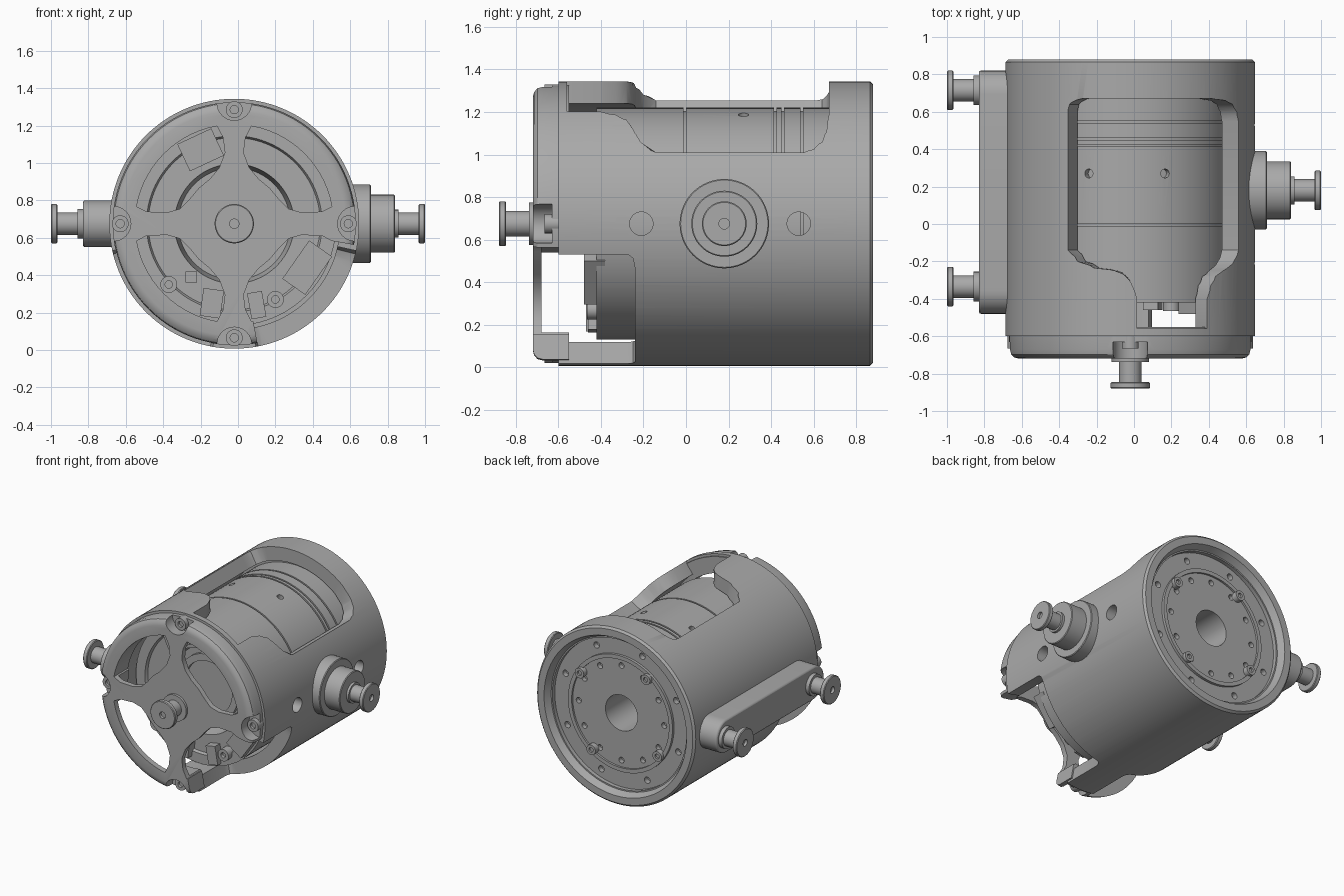
import bpy, bmesh
from math import sin, cos, pi, radians
from mathutils import Vector

old = bpy.data.objects.get("Cube")
if old:
    bpy.data.objects.remove(old)

CX, CZ = -0.02, 0.675
HUB = Vector((CX, 0, CZ))
BACK, FRONT = Vector((0, 1, 0)), Vector((0, -1, 0))
LEFT = Vector((1, 0, 0))

grey = bpy.data.materials.new("machined_grey")
grey.use_nodes = True
grey.diffuse_color = (0.4, 0.4, 0.4, 1)
grey.node_tree.nodes["Principled BSDF"].inputs["Base Color"].default_value = (0.4, 0.4, 0.4, 1)


def finish(name, bm):
    bmesh.ops.recalc_face_normals(bm, faces=bm.faces)
    me = bpy.data.meshes.new(name)
    bm.to_mesh(me)
    bm.free()
    me.materials.append(grey)
    ob = bpy.data.objects.new(name, me)
    bpy.context.collection.objects.link(ob)
    return ob


def lathe(name, profile, origin=HUB, d=BACK, seg=96):
    """Revolve (radius, distance) points about d; solid if it starts on the axis, else a tube."""
    bm = bmesh.new()
    q = d.to_track_quat('Z', 'Y')
    rings = [[bm.verts.new(origin + q @ Vector((r * cos(2 * pi * i / seg), r * sin(2 * pi * i / seg), a)))
              for i in range(seg)] for r, a in profile if r > 0]
    solid = profile[0][0] == 0
    pairs = list(zip(rings, rings[1:])) + ([] if solid else [(rings[-1], rings[0])])
    for p, n in pairs:
        for i in range(seg):
            j = (i + 1) % seg
            bm.faces.new((p[i], p[j], n[j], n[i]))
    if solid:
        bm.faces.new(rings[0])
        bm.faces.new(rings[-1])
    return finish(name, bm)


def cyl(name, origin, d, r, a0, a1, seg=32):
    return lathe(name, [(0, a0), (r, a0), (r, a1), (0, a1)], origin, d, seg)


def prism(name, pts, vec):
    """Extrude a closed outline of 3D points along vec."""
    bm = bmesh.new()
    f = bm.faces.new([bm.verts.new(p) for p in pts])
    ext = bmesh.ops.extrude_face_region(bm, geom=[f])
    bmesh.ops.translate(bm, vec=vec, verts=[v for v in ext["geom"] if isinstance(v, bmesh.types.BMVert)])
    return finish(name, bm)


def wedge(stations, r0=0.4, r1=0.85, n=16):
    """Radial cutter whose angular range (degrees) changes along y."""
    bm = bmesh.new()
    loops = []
    for y, lo, hi in stations:
        ang = [radians(lo + (hi - lo) * i / n) for i in range(n + 1)]
        path = [(r1, t) for t in ang] + [(r0, t) for t in reversed(ang)]
        loops.append([bm.verts.new((CX + r * cos(t), y, CZ + r * sin(t))) for r, t in path])
    m = len(loops[0])
    for p, q in zip(loops, loops[1:]):
        for i in range(m):
            bm.faces.new((p[i], p[(i + 1) % m], q[(i + 1) % m], q[i]))
    for p in (loops[0], loops[-1]):
        for i in range(n):
            bm.faces.new((p[i], p[i + 1], p[m - 2 - i], p[m - 1 - i]))
    return finish("cutter", bm)


def cut(ob, cutters):
    bpy.context.view_layer.objects.active = ob
    for c in cutters:
        c.hide_render = True
        mod = ob.modifiers.new("cut", 'BOOLEAN')
        mod.operation, mod.solver, mod.object = 'DIFFERENCE', 'EXACT', c
        bpy.ops.object.modifier_apply(modifier=mod.name)
        bpy.data.objects.remove(c)


def polar(r, deg, y=0):
    t = radians(deg)
    return Vector((CX + r * cos(t), y, CZ + r * sin(t)))


# Outer shell: top window with a front slot, two lower cutaways, side holes
shell = lathe("outer_shell", [(0.565, -0.6), (0.668, -0.6), (0.668, 0.865), (0.653, 0.88),
                              (0.6, 0.88), (0.575, 0.83), (0.565, 0.83)], seg=128)
window = [(-0.56, 52, 87), (-0.4, 52, 87), (-0.33, 50, 89), (-0.28, 47, 92), (-0.25, 42, 97),
          (-0.235, 39, 107), (-0.2, 34, 115), (-0.14, 30, 120), (0.55, 30, 120), (0.6, 31.5, 120),
          (0.64, 35, 119), (0.66, 40, 116), (0.672, 50, 112)]
lower = [(-0.7, -80, -12.5), (-0.28, -80, -12.5), (-0.25, -79, -14), (-0.24, -77, -18)]
mirrored = [(y, 180 - hi, 180 - lo) for y, lo, hi in lower]
cut(shell, [wedge(window), wedge(lower), wedge(mirrored)]
    + [cyl("cutter", Vector((0, y, CZ)), LEFT, 0.055, 0.45, 0.8) for y in (-0.21, 0.53)])

# Inner motor body with grooves, rear flange and blind bore
grooves = [p for g in (-0.005, 0.42, 0.455, 0.545)
           for p in ((0.545, g - 0.006), (0.53, g - 0.006), (0.53, g + 0.006), (0.545, g + 0.006))]
body = lathe("motor_body", [(0, -0.3), (0.3, -0.3), (0.32, -0.4), (0.46, -0.4), (0.47, -0.42), (0.545, -0.42)]
             + grooves + [(0.545, 0.7), (0.57, 0.7), (0.57, 0.8), (0.44, 0.8), (0.44, 0.82), (0.41, 0.82),
                          (0.41, 0.805), (0.135, 0.805), (0.135, 0.5), (0, 0.5)])
cut(body, [cyl("cutter", polar(0.505, 45 * i + 20), BACK, 0.024, 0.76, 0.9, 16) for i in range(8)]
    + [cyl("cutter", polar(0.36, 30 * i), BACK, 0.022, 0.77, 0.9, 16) for i in range(12)]
    + [cyl("cutter", polar(0, 0, 0.27), polar(1, a) - HUB, 0.024, 0.5, 0.6, 16) for a in (70, 114)])
for i in range(4):
    lathe("rear_screw", [(0, 0.83), (0.018, 0.83), (0.018, 0.845), (0.038, 0.845), (0.038, 0.8), (0, 0.8)],
          polar(0.4, 90 * i + 35), seg=20)

# Front cap: spoked plate with rim, four openings, screw scallops, open lower rim
cap = lathe("front_cap", [(0, -0.72), (0.6, -0.72), (0.625, -0.714), (0.643, -0.698), (0.65, -0.67),
                          (0.65, -0.55), (0.52, -0.55), (0.52, -0.68), (0, -0.68)])
spoke_edge = [(0.06, 0.46), (0.05, 0.38), (0.08, 0.3), (0.13, 0.24), (0.19, 0.19),
              (0.24, 0.13), (0.29, 0.08), (0.36, 0.06), (0.47, 0.065)]
rim_arc = [(0.53 * cos(radians(a)), 0.53 * sin(radians(a))) for a in range(10, 81, 5)]
openings = [prism("cutter", [(CX + sx * u, -0.8, CZ + sz * v) for u, v in spoke_edge + rim_arc], (0, 0.3, 0))
            for sx in (-1, 1) for sz in (-1, 1)]
cut(cap, openings
    + [cyl("cutter", polar(0.645, a), FRONT, 0.092, 0.63, 0.8) for a in (0, 90, 180, 270)]
    + [wedge([(-0.8, -79, -10), (-0.5, -79, -10)]), wedge([(-0.678, 192, 259), (-0.5, 192, 259)])])
for a in (0, 90, 180, 270):
    lathe("cap_screw", [(0, 0.645), (0.022, 0.645), (0.022, 0.665), (0.045, 0.665), (0.045, 0.6), (0, 0.6)],
          polar(0.61, a), FRONT, 24)


# Mushroom knobs: base collar, shaft, flange, centre socket
def knob(name, origin, d, collar):
    lathe(name, [(0, -0.02), (collar, -0.02), (collar, 0.018), (0.06, 0.018), (0.06, 0.125), (0.1, 0.125),
                 (0.105, 0.13), (0.105, 0.155), (0.1, 0.16), (0.025, 0.16), (0.025, 0.14), (0, 0.14)],
          origin, d, 48)


knob("front_knob", Vector((CX, -0.72, CZ)), FRONT, 0.1)
knob("left_knob", Vector((0.84, 0.18, CZ)), LEFT, 0.075)
for y in (-0.335, 0.715):
    knob("right_knob", Vector((-0.84, y, CZ)), -LEFT, 0.08)

# Stepped boss on the left side
lathe("left_boss", [(0, 0.585), (0.21, 0.585), (0.21, 0.705), (0.205, 0.71), (0.155, 0.71),
                    (0.155, 0.835), (0.15, 0.84), (0, 0.84)], Vector((0, 0.18, CZ)), LEFT, 64)

# Round-ended mounting bar on the right side
half = [radians(a) for a in range(0, 181, 10)]
outline = [(0.695 + 0.125 * sin(t), 0.125 * cos(t)) for t in half]
outline += [(-0.355 - 0.125 * sin(t), -0.125 * cos(t)) for t in half]
bar = prism("mounting_bar", [(-0.83, y, CZ + z) for y, z in outline], (0.19, 0, 0))
bevel = bar.modifiers.new("soft_edge", 'BEVEL')
bevel.width, bevel.segments = 0.012, 2
bevel.limit_method = 'ANGLE'


# Connectors and screws on the front of the motor
def block(name, x, z, w, h, deg, depth):
    t = radians(deg)
    pts = [(x + u * w * cos(t) - v * h * sin(t), -0.38, z + u * w * sin(t) + v * h * cos(t))
           for u, v in ((-.5, -.5), (.5, -.5), (.5, .5), (-.5, .5))]
    return prism(name, pts, (0, -depth, 0))


block("upper_connector", -0.2, 1.07, 0.2, 0.16, 25, 0.09)
block("side_connector", 0.37, 0.44, 0.15, 0.25, -35, 0.1)
block("lower_connector", -0.14, 0.25, 0.11, 0.15, -8, 0.09)
block("small_connector", 0.1, 0.24, 0.08, 0.14, 10, 0.08)
block("chip", -0.25, 0.39, 0.06, 0.06, 0, 0.04)
for x, z in ((-0.37, 0.35), (0.2, 0.27)):
    lathe("motor_screw", [(0, 0.44), (0.02, 0.44), (0.02, 0.465), (0.045, 0.465), (0.045, 0.38), (0, 0.38)],
          Vector((x, 0, z)), FRONT, 24)
lathe("bearing_ring", [(0.2, -0.33), (0.25, -0.33), (0.25, -0.29), (0.2, -0.29)])

# Smooth the curves, keep the machined edges sharp
bpy.ops.object.select_all(action='DESELECT')
for ob in bpy.context.collection.objects:
    if ob.type == 'MESH' and grey.name in ob.data.materials:
        ob.select_set(True)
        bpy.context.view_layer.objects.active = ob
bpy.ops.object.shade_smooth_by_angle(angle=radians(30))
